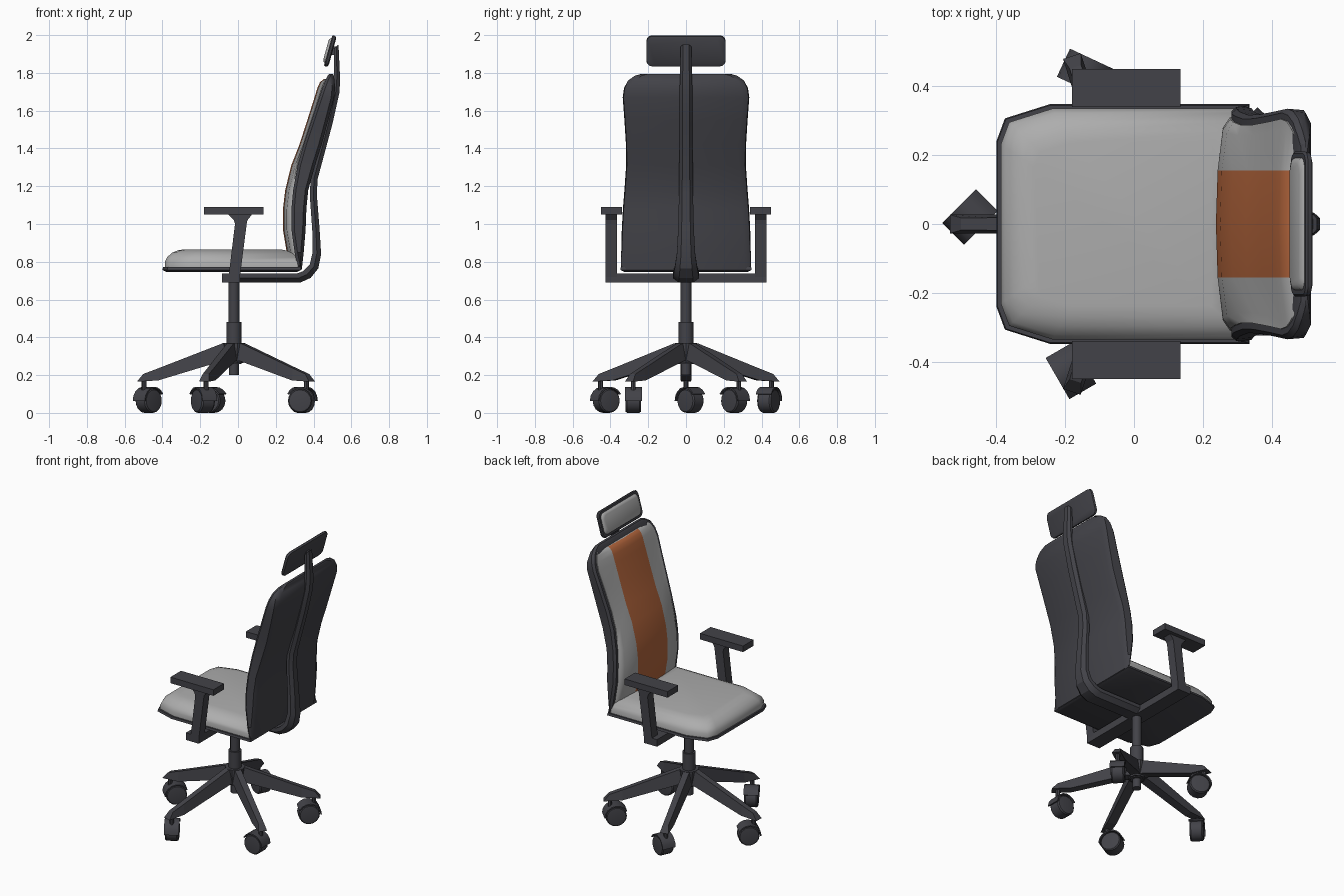
import bpy, bmesh
from math import sin, cos, pi, radians

if "Cube" in bpy.data.objects:
    bpy.data.objects.remove(bpy.data.objects["Cube"])


def material(name, rgb):
    m = bpy.data.materials.new(name)
    m.diffuse_color = (*rgb, 1)
    m.use_nodes = True
    m.node_tree.nodes["Principled BSDF"].inputs["Base Color"].default_value = m.diffuse_color
    return m


DARK = material("dark_plastic", (0.055, 0.055, 0.065))
LIGHT = material("light_fabric", (0.42, 0.42, 0.42))
ORANGE = material("orange_fabric", (0.45, 0.13, 0.045))


def loft(name, rings, mats=(DARK,), accent=(), smooth=35):
    """Skin a stack of equal-length rings and cap both ends."""
    bm = bmesh.new()
    vs = [[bm.verts.new(p) for p in r] for r in rings]
    n = len(rings[0])
    for a, b in zip(vs, vs[1:]):
        for i in range(n):
            j = (i + 1) % n
            f = bm.faces.new((a[i], a[j], b[j], b[i]))
            f.material_index = 1 if i in accent else 0
    bm.faces.new(vs[0][::-1])
    bm.faces.new(vs[-1])
    bmesh.ops.recalc_face_normals(bm, faces=bm.faces)
    me = bpy.data.meshes.new(name)
    bm.to_mesh(me)
    bm.free()
    ob = bpy.data.objects.new(name, me)
    bpy.context.collection.objects.link(ob)
    for m in mats:
        me.materials.append(m)
    if smooth:
        bpy.context.view_layer.objects.active = ob
        bpy.ops.object.select_all(action='DESELECT')
        ob.select_set(True)
        bpy.ops.object.shade_smooth_by_angle(angle=radians(smooth))
    return ob


def rect(x0, x1, y0, y1, z):
    return [(x0, y0, z), (x1, y0, z), (x1, y1, z), (x0, y1, z)]


def box(name, x0, x1, y0, y1, z0, z1):
    return loft(name, [rect(x0, x1, y0, y1, z0), rect(x0, x1, y0, y1, z1)], smooth=0)


def circle(x, y, z, r, n=12):
    return [(x + r * cos(2 * pi * i / n), y + r * sin(2 * pi * i / n), z) for i in range(n)]


def lerp(table, z):
    for (z0, *a), (z1, *b) in zip(table, table[1:]):
        if z <= z1:
            t = (z - z0) / (z1 - z0)
            return [p + (q - p) * t for p, q in zip(a, b)]
    return list(table[-1][1:])


# --- Seat pan and cushion
HALF = [(0.335, 0.348), (-0.245, 0.348), (-0.375, 0.307), (-0.40, 0.24)]
OUTLINE = HALF + [(x, -y) for x, y in HALF[::-1]]


def seat_ring(z, inset):
    sx, sy = 1 - inset / 0.37, 1 - inset / 0.35
    return [(-0.03 + (x + 0.03) * sx, y * sy, z) for x, y in OUTLINE]


loft("seat_pan", [seat_ring(0.747, 0.02), seat_ring(0.757, 0), seat_ring(0.772, 0.003)])
loft("seat_cushion", [seat_ring(z, i) for z, i in
     [(0.77, 0.013), (0.80, 0.013), (0.825, 0.025), (0.848, 0.052), (0.86, 0.08), (0.865, 0.11)]],
     (LIGHT,), smooth=60)

# --- Backrest: z, half width, shell front x, shell back x, cushion front x
BACK = [(0.76, 0.345, 0.318, 0.342, 0.285), (0.85, 0.343, 0.30, 0.352, 0.258),
        (0.97, 0.34, 0.283, 0.362, 0.238), (1.08, 0.334, 0.283, 0.366, 0.238),
        (1.18, 0.326, 0.292, 0.376, 0.25), (1.31, 0.317, 0.316, 0.412, 0.282),
        (1.42, 0.318, 0.347, 0.447, 0.325), (1.55, 0.326, 0.39, 0.482, 0.367),
        (1.67, 0.335, 0.43, 0.513, 0.405), (1.72, 0.328, 0.447, 0.518, 0.42),
        (1.76, 0.307, 0.462, 0.515, 0.433), (1.785, 0.27, 0.475, 0.511, 0.44),
        (1.795, 0.235, 0.485, 0.506, 0.445)]

shell = []
for z, w, xf, xb, xc in BACK:
    side = [(xf, w - 0.012), (xf + 0.015, w), (xb - 0.02, w - 0.004), (xb - 0.004, w - 0.035)]
    shell.append([(x, y, z) for x, y in side] + [(x, -y, z) for x, y in side[::-1]])
loft("back_shell", shell)

pads = []
for z, trim in [(0.79, 0), (0.85, 0), (0.97, 0), (1.08, 0), (1.18, 0), (1.31, 0), (1.42, 0),
                (1.55, 0), (1.67, 0), (1.72, 0), (1.75, 0.004), (1.768, 0.02)]:
    w, xf, xb, xc = lerp(BACK, z)
    w -= 0.03
    xc += trim
    half = [(xf + 0.015, w), (xf - 0.004, w), (xc + 0.02, w - 0.03), (xc + 0.005, 0.155)]
    pads.append([(x, y, z) for x, y in half] + [(xc, 0, z)] + [(x, -y, z) for x, y in half[::-1]])
loft("back_cushion", pads, (LIGHT, ORANGE), (3, 4), 60)

# --- Spine bar: inner x/z, outer x/z, half width
SPINE = [(-0.085, 0.737, -0.085, 0.69, 0.07), (0.31, 0.737, 0.33, 0.69, 0.07),
         (0.345, 0.75, 0.385, 0.715, 0.066), (0.38, 0.785, 0.425, 0.765, 0.058),
         (0.395, 0.85, 0.44, 0.84, 0.048), (0.393, 0.97, 0.432, 0.97, 0.042),
         (0.38, 1.15, 0.417, 1.16, 0.037), (0.385, 1.25, 0.422, 1.24, 0.036),
         (0.46, 1.54, 0.50, 1.53, 0.035), (0.498, 1.70, 0.538, 1.70, 0.034),
         (0.508, 1.78, 0.54, 1.78, 0.032), (0.509, 1.93, 0.532, 1.95, 0.028)]
loft("spine_bar", [[(xi, -w, zi), (xi, w, zi), ((xi + xo) / 2, w, (zi + zo) / 2), (xo, w * 0.55, zo),
                    (xo, -w * 0.55, zo), ((xi + xo) / 2, -w, (zi + zo) / 2)]
                   for xi, zi, xo, zo, w in SPINE], smooth=25)


# --- Headrest: tilted rounded plate with a pad
def head_ring(d, hy, hh, r=0.03):
    ring = []
    for k, (sy, sh) in enumerate([(1, 1), (-1, 1), (-1, -1), (1, -1)]):
        for j in range(4):
            a = pi / 2 * (k + j / 3)
            y, h = sy * (hy - r) + r * cos(a), sh * (hh - r) + r * sin(a)
            ring.append((0.483 + d * cos(0.27) + h * sin(0.27), y, 1.917 + h * cos(0.27) - d * sin(0.27)))
    return ring


loft("headrest_shell", [head_ring(-0.006, 0.205, 0.08), head_ring(0.0, 0.21, 0.085),
                        head_ring(0.012, 0.208, 0.083), head_ring(0.018, 0.195, 0.07)])
loft("headrest_pad", [head_ring(-0.006, 0.192, 0.068), head_ring(-0.013, 0.188, 0.064),
                      head_ring(-0.018, 0.175, 0.052)], (LIGHT,), smooth=60)
box("headrest_bracket", 0.487, 0.522, -0.014, 0.014, 1.895, 1.94)

# --- Armrests and their cross bar
box("arm_cross_bar", -0.085, 0.01, -0.425, 0.425, 0.69, 0.737)
for s, side in ((1, "left"), (-1, "right")):
    y0, y1 = sorted((s * 0.365, s * 0.425))
    loft("arm_post_" + side, [rect(a, b, y0, y1, z) for z, a, b in
         [(0.72, -0.05, 0.01), (1.0, -0.016, 0.046), (1.02, -0.022, 0.05), (1.052, -0.053, 0.075)]], smooth=0)
    y0, y1 = sorted((s * 0.34, s * 0.45))
    box("arm_pad_" + side, -0.18, 0.135, y0, y1, 1.05, 1.09)

# --- Gas column and hub
CX = -0.022
loft("gas_column", [circle(CX, 0, z, r) for z, r in
     [(0.20, 0.026), (0.26, 0.026), (0.2601, 0.04), (0.48, 0.04), (0.4801, 0.029), (0.70, 0.029)]])
loft("base_hub", [circle(CX, 0, z, r, 10) for z, r in [(0.265, 0.05), (0.355, 0.06), (0.37, 0.06)]])


# --- Five legs with swivelling casters
def place(ox, oy, ang, pts):
    c, s = cos(ang), sin(ang)
    return [(ox + u * c - v * s, oy + u * s + v * c, z) for u, v, z in pts]


LEG = [(0.03, 0.03, 0.275, 0.37, 0.03), (0.06, 0.06, 0.275, 0.368, 0.03), (0.40, 0.40, 0.172, 0.236, 0.028),
       (0.513, 0.48, 0.165, 0.206, 0.027)]
CASTERS = [(180, 45), (108, -25), (-108, 120), (36, 225), (-36, 180)]
for n, (leg, swivel) in enumerate(CASTERS, 1):
    la, sa = radians(leg), radians(swivel)
    loft(f"base_leg_{n}", [place(CX, 0, la, [(rb, -w, zb), (rb, w, zb), (rt, w * 0.65, zt), (rt, -w * 0.65, zt)])
                           for rb, rt, zb, zt, w in LEG], smooth=0)
    sx, sy = CX + 0.475 * cos(la), 0.475 * sin(la)
    loft(f"caster_stem_{n}", [circle(sx, sy, 0.115, 0.013, 8), circle(sx, sy, 0.19, 0.013, 8)])
    wheel = []
    for v, r in [(-0.042, 0.045), (-0.04, 0.058), (-0.032, 0.064), (0.032, 0.064), (0.04, 0.058), (0.042, 0.045)]:
        wheel.append(place(sx, sy, sa, [(0.034 + r * cos(2 * pi * i / 16), v, 0.064 + r * sin(2 * pi * i / 16))
                                        for i in range(16)]))
    loft(f"caster_wheel_{n}", wheel)
    # hood arching over the wheel
    hood = []
    for i in range(8):
        a = radians(30 + 150 * i / 7)
        hood.append(place(sx, sy, sa, [(0.034 + r * cos(a), v, 0.064 + r * sin(a))
                                       for r, v in [(0.066, -0.045), (0.066, 0.045), (0.074, 0.045), (0.074, -0.045)]]))
    loft(f"caster_hood_{n}", hood, smooth=30)
